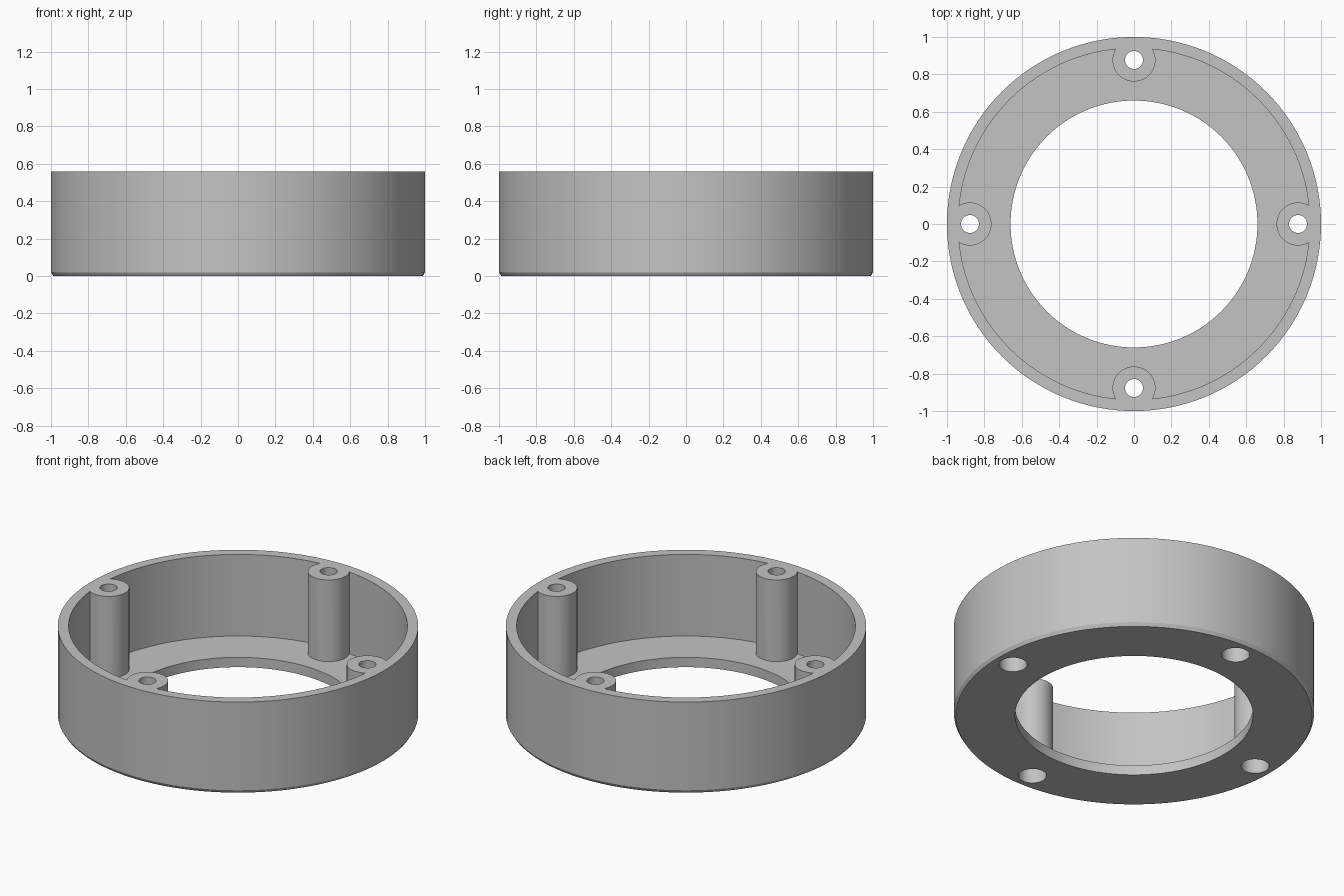
import bpy, bmesh, math
from mathutils import Matrix

if "Cube" in bpy.data.objects:
    bpy.data.objects.remove(bpy.data.objects["Cube"], do_unlink=True)

HEIGHT, FLOOR = 0.56, 0.06
BOSS_DISTANCE, BOSS_RADIUS = 0.877, 0.115

grey = bpy.data.materials.new("plain grey")
grey.use_nodes = True
colour = (0.55, 0.55, 0.55, 1)
grey.diffuse_color = colour
grey.node_tree.nodes["Principled BSDF"].inputs["Base Color"].default_value = colour


def make_object(name, bm):
    mesh = bpy.data.meshes.new(name)
    bmesh.ops.recalc_face_normals(bm, faces=bm.faces)
    bm.to_mesh(mesh)
    bm.free()
    mesh.materials.append(grey)
    obj = bpy.data.objects.new(name, mesh)
    bpy.context.collection.objects.link(obj)
    return obj


def lathe(name, profile, steps):
    """Revolve a closed (radius, z) profile around the z axis."""
    bm = bmesh.new()
    verts = [bm.verts.new((r, 0, z)) for r, z in profile]
    edges = [bm.edges.new((v, verts[i - 1])) for i, v in enumerate(verts)]
    bmesh.ops.spin(bm, geom=verts + edges, cent=(0, 0, 0), axis=(0, 0, 1),
                   angle=math.tau, steps=steps, use_merge=True)
    bmesh.ops.remove_doubles(bm, verts=bm.verts, dist=1e-5)
    return make_object(name, bm)


def cylinders(name, radius, bottom, top, steps):
    """One upright cylinder at each of the four screw positions."""
    bm = bmesh.new()
    for i in range(4):
        place = (Matrix.Rotation(i * math.pi / 2, 4, "Z")
                 @ Matrix.Translation((BOSS_DISTANCE, 0, (bottom + top) / 2)))
        bmesh.ops.create_cone(bm, cap_ends=True, segments=steps, radius1=radius,
                              radius2=radius, depth=top - bottom, matrix=place)
    return make_object(name, bm)


def combine(target, helper, operation):
    helper.hide_render = True
    mod = target.modifiers.new(helper.name, "BOOLEAN")
    mod.operation, mod.solver, mod.object = operation, "EXACT", helper
    bpy.context.view_layer.objects.active = target
    bpy.ops.object.modifier_apply(modifier=mod.name)
    bpy.data.objects.remove(helper, do_unlink=True)


# Ring-shaped tray: chamfered foot, outer wall, rim, inner wall, open floor
housing = lathe("ring_housing", [
    (0.66, 0), (0.988, 0), (1, 0.02), (1, HEIGHT),
    (0.94, HEIGHT), (0.94, FLOOR), (0.66, FLOOR)], 128)

# Screw bosses merged into the wall, flush with the rim
combine(housing, cylinders("screw_bosses", BOSS_RADIUS, 0.03, HEIGHT, 48), "UNION")

# Through holes, with wider screw head recesses underneath
combine(housing, cylinders("screw_holes", 0.048, -0.1, HEIGHT + 0.1, 32), "DIFFERENCE")
combine(housing, cylinders("screw_head_recesses", 0.078, -0.1, 0.2, 32), "DIFFERENCE")

# Smooth curved walls with crisp edges
bpy.ops.object.select_all(action="DESELECT")
housing.select_set(True)
bpy.context.view_layer.objects.active = housing
bpy.ops.object.shade_smooth_by_angle(angle=math.radians(25))
